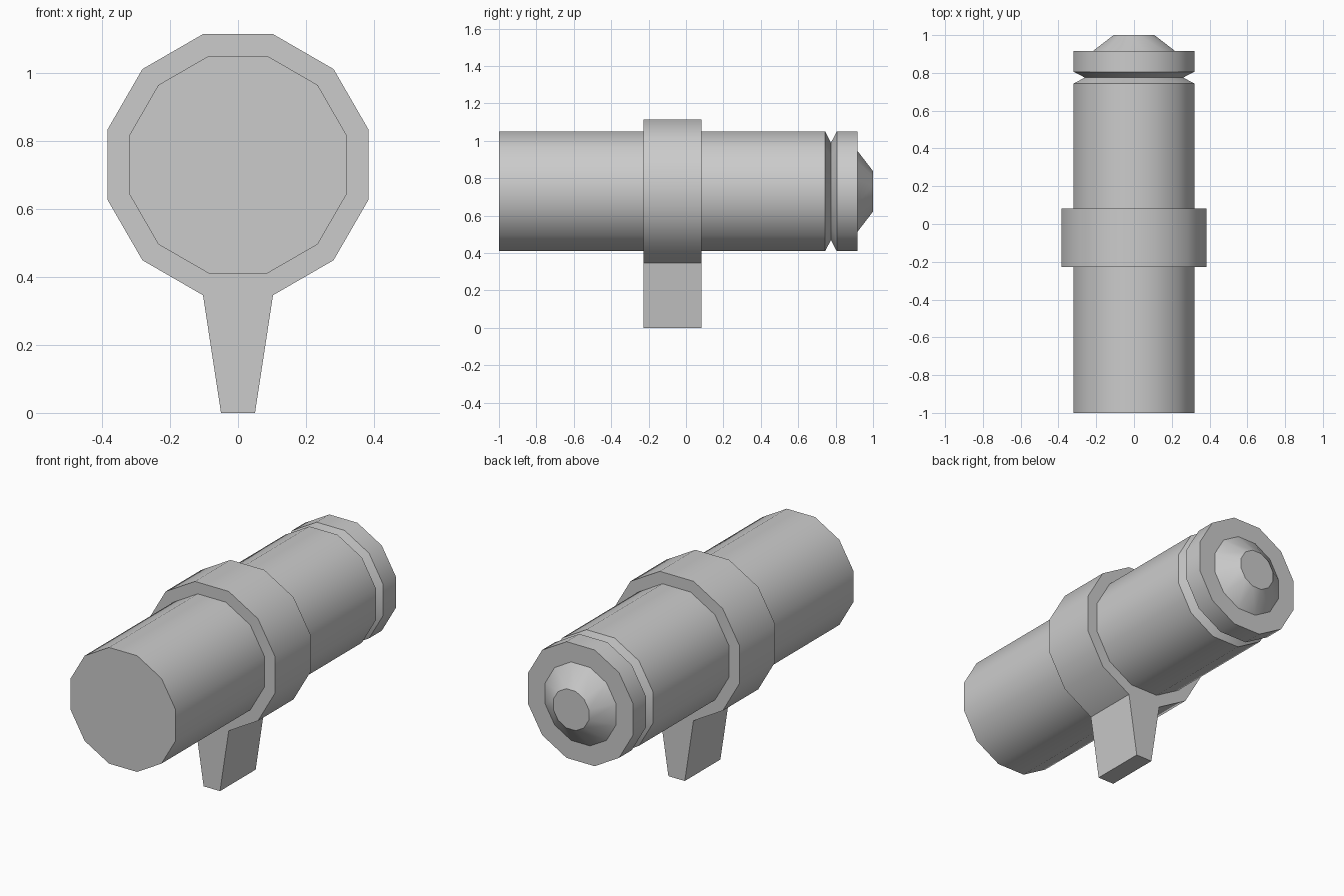
import bpy, bmesh, math

if "Cube" in bpy.data.objects:
    bpy.data.objects.remove(bpy.data.objects["Cube"])

SIDES = 12
AXIS_Z = 0.73


def lathe(name, profile, cap_start=False, cap_end=False, edit=None):
    """Sweep (y, flat radius) points around the long axis as a 12-sided solid."""
    bm = bmesh.new()
    rings = []
    for y, r in profile:
        R = r / math.cos(math.pi / SIDES)
        ring = []
        for i in range(SIDES):
            a = 2 * math.pi * (i + 0.5) / SIDES
            ring.append(bm.verts.new((R * math.cos(a), y, AXIS_Z + R * math.sin(a))))
        rings.append(ring)
    for a, b in zip(rings, rings[1:]):
        for i in range(SIDES):
            j = (i + 1) % SIDES
            bm.faces.new((a[i], a[j], b[j], b[i]))
    if cap_start:
        bm.faces.new(rings[0])
    if cap_end:
        bm.faces.new(rings[-1])
    if edit:
        edit(bm)
    bmesh.ops.recalc_face_normals(bm, faces=bm.faces)
    # open sleeves: make sure the outside faces out
    bm.faces.ensure_lookup_table()
    f = max(bm.faces, key=lambda f: f.calc_center_median().z)
    if f.normal.z < 0:
        bmesh.ops.reverse_faces(bm, faces=bm.faces)
    mesh = bpy.data.meshes.new(name)
    bm.to_mesh(mesh)
    bm.free()
    obj = bpy.data.objects.new(name, mesh)
    bpy.context.collection.objects.link(obj)
    bpy.ops.object.select_all(action='DESELECT')
    obj.select_set(True)
    bpy.context.view_layer.objects.active = obj
    bpy.ops.object.shade_smooth_by_angle(angle=math.radians(32))
    return obj


def pull_leg(bm):
    """Extrude the lowest facet of the band down to the ground as a tapered leg."""
    low = min(bm.faces, key=lambda f: (round(f.calc_center_median().z, 4), -f.calc_area()))
    new = bmesh.ops.extrude_discrete_faces(bm, faces=[low])["faces"][0]
    for v in new.verts:
        v.co.z = 0
        v.co.x = math.copysign(0.05, v.co.x)


# barrel with groove, end rim and stepped knob
lathe("barrel", [(-1, 0.32), (0.744, 0.32), (0.775, 0.26), (0.806, 0.32),
                 (0.917, 0.32), (0.917, 0.216), (1, 0.108)],
      cap_start=True, cap_end=True)

# mounting band with its leg
lathe("mount_band", [(-0.228, 0.32), (-0.228, 0.384), (0.082, 0.384), (0.082, 0.32)],
      edit=pull_leg)
